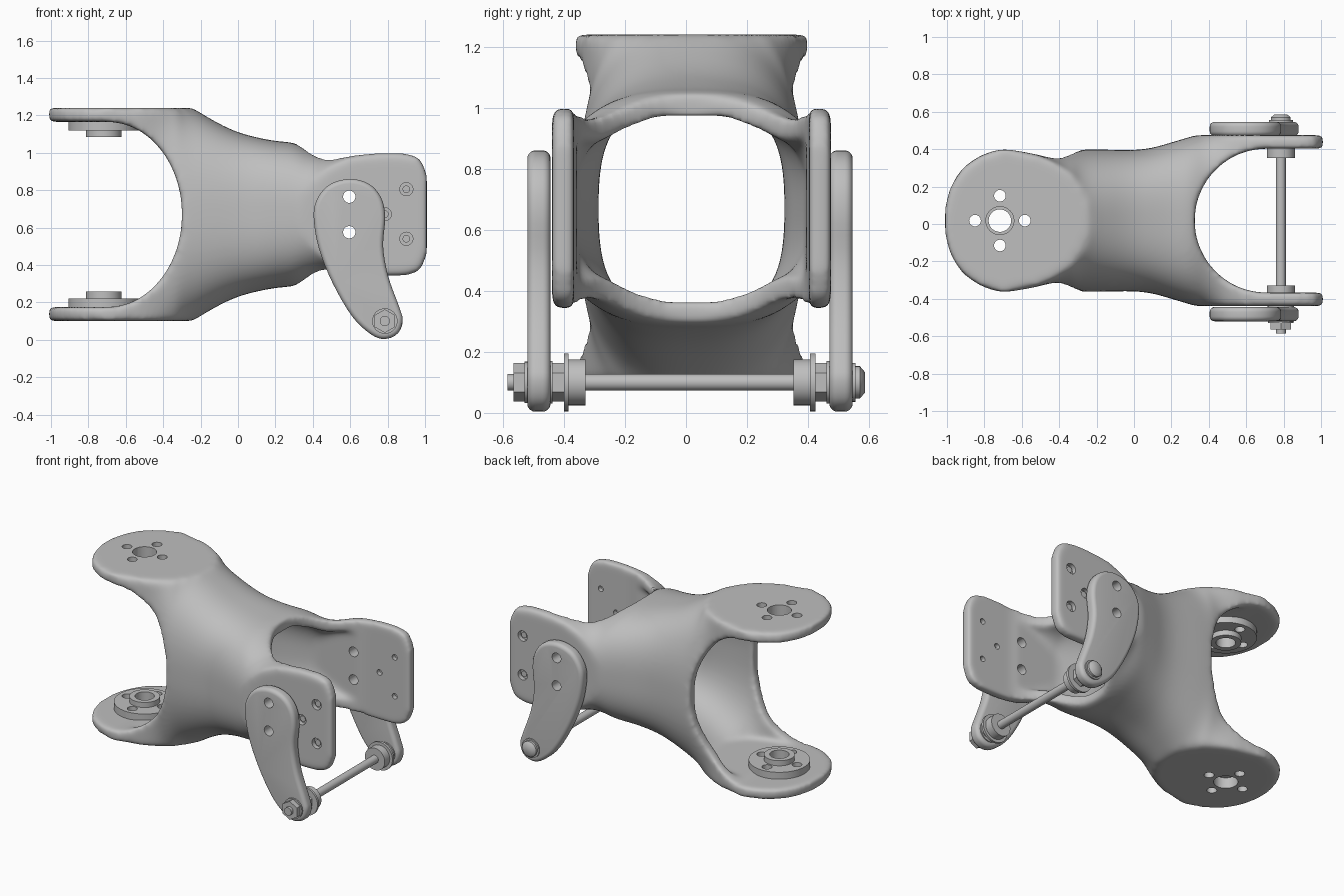
import bpy, bmesh, math
from mathutils import Matrix, Vector

cube = bpy.data.objects.get("Cube")
if cube:
    bpy.data.objects.remove(cube, do_unlink=True)

grey = bpy.data.materials.new("plain_grey")
grey.use_nodes = True
colour = (0.52, 0.52, 0.52, 1)
grey.diffuse_color = colour
grey.node_tree.nodes["Principled BSDF"].inputs["Base Color"].default_value = colour

CY, CZ = 0.018, 0.67       # centre line of the body
parts = []


def add(name, bm, helper=False):
    bmesh.ops.recalc_face_normals(bm, faces=bm.faces[:])
    mesh = bpy.data.meshes.new(name)
    bm.to_mesh(mesh)
    bm.free()
    obj = bpy.data.objects.new(name, mesh)
    bpy.context.scene.collection.objects.link(obj)
    if helper:
        obj.hide_render = True
    else:
        mesh.materials.append(grey)
        parts.append(obj)
    return obj


def skin(rings, wrap=False):
    """Join equal rings of points; cap the ends or wrap round."""
    bm = bmesh.new()
    loops = [[bm.verts.new(p) for p in ring] for ring in rings]
    n = len(loops[0])
    pairs = list(zip(loops, loops[1:])) + ([(loops[-1], loops[0])] if wrap else [])
    for a, b in pairs:
        for i in range(n):
            j = (i + 1) % n
            bm.faces.new((a[i], a[j], b[j], b[i]))
    if not wrap:
        bm.faces.new(loops[0][::-1])
        bm.faces.new(loops[-1])
    return bm


def rod(bm, axis, at, radius, length, sides=32, radius2=None):
    turn = Matrix.Rotation(math.pi / 2, 4, 'X') if axis == 'y' else Matrix()
    bmesh.ops.create_cone(bm, cap_ends=True, segments=sides, radius1=radius,
                          radius2=radius if radius2 is None else radius2,
                          depth=length, matrix=Matrix.Translation(at) @ turn)


def bake(obj):
    bpy.context.view_layer.update()
    graph = bpy.context.evaluated_depsgraph_get()
    mesh = bpy.data.meshes.new_from_object(obj.evaluated_get(graph))
    obj.modifiers.clear()
    obj.data = mesh
    mesh.materials.clear()
    mesh.materials.append(grey)


def cut(obj, *cutters):
    for cutter in cutters:
        mod = obj.modifiers.new("cut", 'BOOLEAN')
        mod.operation, mod.solver, mod.object = 'DIFFERENCE', 'EXACT', cutter
        bake(obj)


def curve(knots, x):
    """Smooth curve through (x, value) knots."""
    if x <= knots[0][0]:
        return knots[0][1]
    if x >= knots[-1][0]:
        return knots[-1][1]
    i = max(k for k in range(len(knots) - 1) if knots[k][0] <= x)

    def slope(k):
        a, b = knots[max(k - 1, 0)], knots[min(k + 1, len(knots) - 1)]
        return (b[1] - a[1]) / (b[0] - a[0])
    (x0, v0), (x1, v1) = knots[i], knots[i + 1]
    w = x1 - x0
    t = (x - x0) / w
    return ((2*t**3 - 3*t*t + 1) * v0 + (t**3 - 2*t*t + t) * w * slope(i)
            + (3*t*t - 2*t**3) * v1 + (t**3 - t*t) * w * slope(i + 1))


# Body: flared rounded-square tube, flattened where it meets the plates
HALF_Y = [(-1.01, .07), (-.99, .155), (-.965, .21), (-.91, .287), (-.8, .358), (-.7, .382),
          (-.55, .366), (-.43, .35), (-.3, .378), (0, .378), (.1, .39), (.2, .418),
          (.33, .457), (.39, .478), (.463, .557), (.57, .82), (.65, 1.2), (.8, 3)]
HALF_Z = [(-.7, 4), (-.6, 2.5), (-.5, 1.58), (-.4, .87), (-.3, .63), (-.24, .57),
          (-.1, .485), (0, .44), (.1, .412), (.2, .393), (.3, .382), (.36, .36),
          (.42, .337), (.5, .32), (.6, .325), (.88, .327), (.94, .314), (.98, .285), (1.01, .21)]
POWER = [(-.25, 2.4), (.1, 2.75), (.4, 2.7)]


def section(x, wall, spare, n=144):
    hy, hz, power = curve(HALF_Y, x) - wall, curve(HALF_Z, x) - wall, curve(POWER, x)
    ring = []
    for i in range(n):
        a = 2 * math.pi * (i + .5) / n
        c, s = abs(math.cos(a)), abs(math.sin(a))
        r = min(((c / hy)**power + (s / hz)**power)**(-1 / power),
                (.457 - wall - spare) / c, (.57 - wall - spare) / s)
        ring.append((x, CY + r * math.cos(a), CZ + r * math.sin(a)))
    return ring


def tube(reach, wall, spare, steps):
    return skin([section(-reach * math.cos(math.pi * i / steps), wall, spare)
                 for i in range(steps + 1)])


def fork_profile(centre, a, b, end, steps=64):
    arc = [math.pi * (i / steps - .5) for i in range(steps + 1)]
    side = 1 if end < centre else -1
    pts = [(centre + side * a * math.cos(t), b * math.sin(t)) for t in arc]
    return pts + [(end, b), (end, -b)]


body = add("body", tube(1.01, 0, 0, 76))
bore = add("bore_cutter", tube(.8, .073, .008, 60), True)
left_u = fork_profile(-.7, .4, .495, -1.2)
right_u = fork_profile(.71, .385, .385, 1.2)
rear_fork = add("rear_fork_cutter", skin([[(x, y, CZ + z) for x, z in left_u] for y in (-1, 1)]), True)
front_fork = add("front_fork_cutter", skin([[(x, CY + y, z) for x, y in right_u] for z in (-1, 2)]), True)
cut(body, bore, rear_fork, front_fork)

# Soften every rim of the body
mod = body.modifiers.new("even_mesh", 'REMESH')
mod.mode, mod.voxel_size, mod.use_smooth_shade = 'VOXEL', .012, True
mod = body.modifiers.new("round_rims", 'SMOOTH')
mod.factor, mod.iterations = .5, 24
bake(body)

# Hole cutters
HX, SPREAD = -.717, .133
ring_holes = [(HX + SPREAD * dx, CY + SPREAD * dy) for dx, dy in ((1, 0), (-1, 0), (0, 1), (0, -1))]
bm = bmesh.new()
for x, y in ring_holes:
    rod(bm, 'z', (x, y, CZ), .031, 2)
small_holes = add("small_hole_cutter", bm, True)
bm = bmesh.new()
for z in (.765, .575):
    rod(bm, 'y', (.595, 0, z), .033, 2)
arm_holes = add("arm_hole_cutter", bm, True)
bm, screws = bmesh.new(), bmesh.new()
rod(bm, 'z', (HX, CY, CZ), .075, 2)
for x, z in ((.9, .805), (.9, .54), (.785, .672)):
    for side in (-1, 1):
        rod(bm, 'y', (x, CY + side * .457, z), .035, .06)
        rod(bm, 'y', (x, CY + side * .385, z), .019, .06)
        rod(screws, 'y', (x, CY + side * .432, z), .02, .02)
plate_holes = add("plate_hole_cutter", bm, True)
add("plate_screws", screws)
cut(body, small_holes, arm_holes, plate_holes)

# Round flanged hubs on the inside of the rear plates
profile = [(.06, 0), (.19, 0), (.19, .049), (.095, .049), (.095, .084), (.06, .084)]
angles = [2 * math.pi * i / 64 for i in range(64)]
for name, z, way in (("upper_hub", CZ + .497, -1), ("lower_hub", CZ - .497, 1)):
    rings = [[(HX + r * math.cos(a), CY + r * math.sin(a), z + way * h) for a in angles]
             for r, h in profile]
    cut(add(name, skin(rings, wrap=True)), small_holes)

# Curved arms outside the front plates, with rounded rims
outline = [(.595, .86), (.485, .827), (.42, .745), (.405, .65), (.432, .49), (.505, .305),
           (.61, .125), (.71, .03), (.785, .004), (.855, .035), (.88, .105), (.862, .175),
           (.803, .34), (.776, .5), (.787, .655), (.765, .76), (.7, .833)]
smooth = []
for i in range(len(outline)):
    p, q, r, s = (Vector(outline[(i + k) % len(outline)]) for k in (-1, 0, 1, 2))
    for k in range(4):
        t = k / 4
        smooth.append(.5 * (2*q + (r - p)*t + (2*p - 5*q + 4*r - s)*t*t + (3*q - p - 3*r + s)*t**3))
inward = []
for i in range(len(smooth)):
    d = (smooth[(i + 1) % len(smooth)] - smooth[i - 1]).normalized()
    inward.append(Vector((-d.y, d.x)))      # the outline runs anticlockwise
ROUND = .026
rim = [(ROUND * (1 - math.sin(t)), ROUND * (1 - math.cos(t)))
       for t in (math.pi / 2 * k / 5 for k in range(6))]
for name, near, far in (("right_arm", -.52, -.444), ("left_arm", .47, .546)):
    levels = [(near + depth, inset) for inset, depth in rim]
    levels += [(far - depth, inset) for inset, depth in reversed(rim)]
    rings = [[(v.x + inset * w.x, y, v.y + inset * w.y) for v, w in zip(smooth, inward)]
             for y, inset in levels]
    cut(add(name, skin(rings)), arm_holes)

# Cross bolt with its nuts, washers and bushings: name, from y, to y, radius, sides
BX, BZ = .785, .1
hardware = [("cross_bolt", -.585, .56, .027, 32), ("end_nut", -.565, -.53, .063, 6),
            ("end_washer", -.53, -.518, .068, 32), ("head_washer", .544, .555, .064, 32),
            ("right_inner_washer", -.448, -.437, .07, 32), ("right_nut", -.437, -.4, .063, 6),
            ("right_wide_washer", -.4, -.385, .095, 40), ("right_bushing", -.385, -.33, .075, 40),
            ("left_inner_washer", .461, .473, .07, 32), ("left_nut", .424, .461, .063, 6),
            ("left_wide_washer", .407, .424, .095, 40), ("left_bushing", .353, .407, .075, 40)]
for name, y0, y1, radius, sides in hardware:
    bm = bmesh.new()
    rod(bm, 'y', (BX, (y0 + y1) / 2, BZ), radius, y1 - y0, sides)
    add(name, bm)
bm = bmesh.new()
rod(bm, 'y', (BX, .562, BZ), .053, .016)
rod(bm, 'y', (BX, .578, BZ), .034, .016, radius2=.053)
add("bolt_head", bm)

for helper in (bore, rear_fork, front_fork, small_holes, arm_holes, plate_holes):
    bpy.data.objects.remove(helper, do_unlink=True)

bpy.ops.object.select_all(action='DESELECT')
for obj in parts:
    obj.select_set(True)
bpy.context.view_layer.objects.active = body
bpy.ops.object.shade_smooth_by_angle(angle=math.radians(50))
